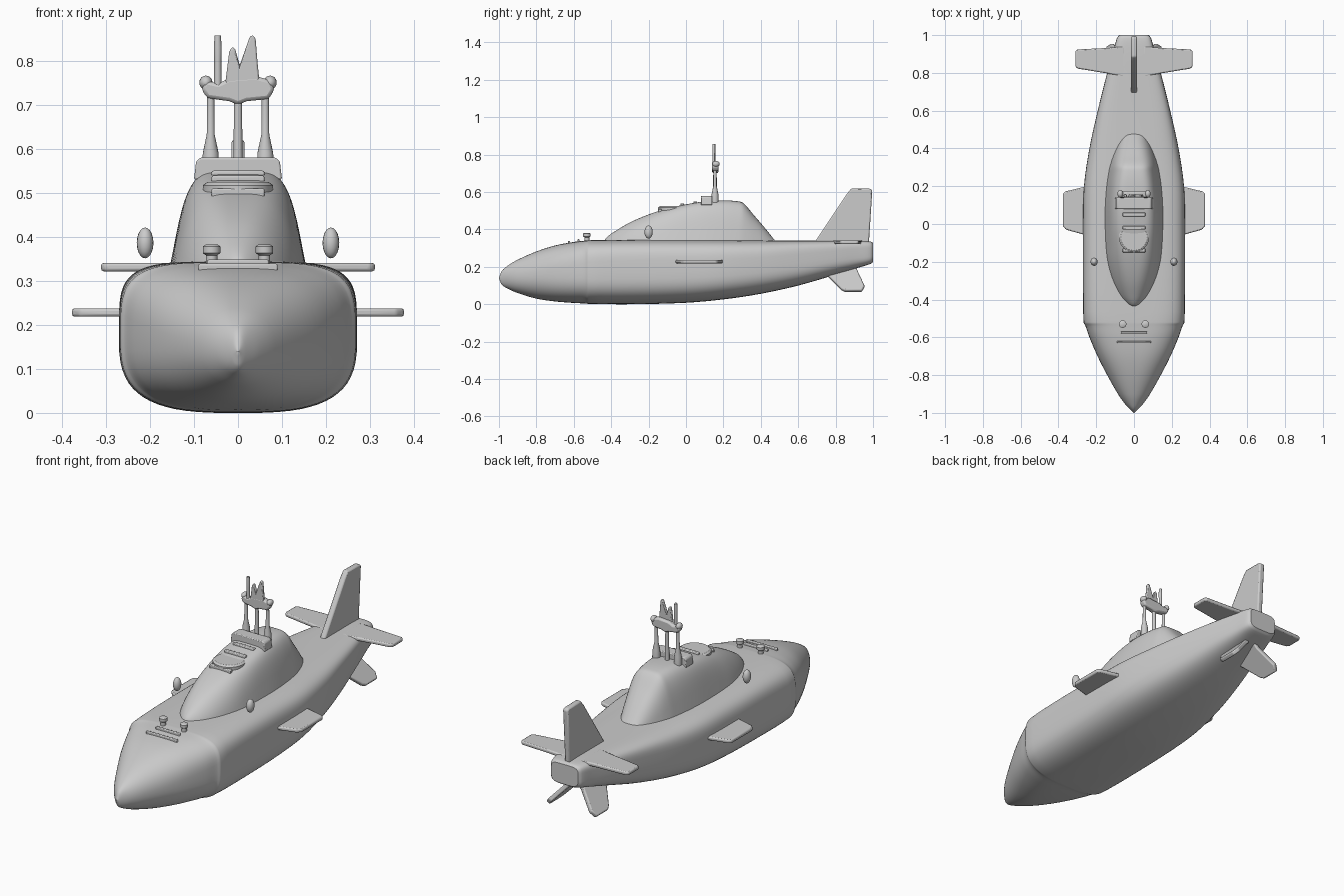
import bpy, bmesh, math
from mathutils import Vector

if "Cube" in bpy.data.objects:
    bpy.data.objects.remove(bpy.data.objects["Cube"])


def finish(name, bm, bevel=0.0, angle=35):
    bmesh.ops.recalc_face_normals(bm, faces=bm.faces)
    me = bpy.data.meshes.new(name)
    bm.to_mesh(me)
    bm.free()
    ob = bpy.data.objects.new(name, me)
    bpy.context.collection.objects.link(ob)
    if bevel:
        mod = ob.modifiers.new("bevel", "BEVEL")
        mod.width, mod.segments = bevel, 2
    bpy.ops.object.select_all(action="DESELECT")
    ob.select_set(True)
    bpy.context.view_layer.objects.active = ob
    bpy.ops.object.shade_smooth_by_angle(angle=math.radians(angle))
    return ob


def refine(rows, steps):
    """Smoothly interpolate station rows (first column = position)."""
    def slope(i, k):
        a, b = rows[max(i - 1, 0)], rows[min(i + 1, len(rows) - 1)]
        return (b[k] - a[k]) / (b[0] - a[0])
    out = []
    for i in range(len(rows) - 1):
        a, b = rows[i], rows[i + 1]
        d = b[0] - a[0]
        for s in range(steps):
            t = s / steps
            row = [a[0] + d * t]
            for k in range(1, len(a)):
                row.append((2*t**3 - 3*t**2 + 1) * a[k] + (t**3 - 2*t**2 + t) * d * slope(i, k)
                           + (3*t**2 - 2*t**3) * b[k] + (t**3 - t**2) * d * slope(i + 1, k))
            out.append(row)
    return out + [list(rows[-1])]


def loft(name, rings):
    bm = bmesh.new()
    loops = [[bm.verts.new(p) for p in r] for r in rings]
    n = len(loops[0])
    for a, b in zip(loops, loops[1:]):
        for i in range(n):
            bm.faces.new((a[i], a[(i + 1) % n], b[(i + 1) % n], b[i]))
    bm.faces.new(loops[0])
    bm.faces.new(loops[-1])
    return finish(name, bm)


def power(v, n):
    return math.copysign(abs(v) ** (2 / n), v)


def plate(name, pts, thick, bevel=0.006):
    """Flat outline thickened evenly on both sides by the vector thick."""
    bm = bmesh.new()
    t = Vector(thick) / 2
    a = [bm.verts.new(Vector(p) - t) for p in pts]
    b = [bm.verts.new(Vector(p) + t) for p in pts]
    bm.faces.new(a)
    bm.faces.new(b)
    for i in range(len(a)):
        j = (i + 1) % len(a)
        bm.faces.new((a[i], a[j], b[j], b[i]))
    return finish(name, bm, bevel)


def box(name, x0, x1, y0, y1, z0, z1, bevel=0.004):
    z = (z0 + z1) / 2
    return plate(name, [(x0, y0, z), (x1, y0, z), (x1, y1, z), (x0, y1, z)], (0, 0, z1 - z0), bevel)


def turned(name, x, y, profile, n=16):
    """Upright round part from (radius, z) pairs."""
    return loft(name, [[(x + r * math.cos(2 * math.pi * i / n), y + r * math.sin(2 * math.pi * i / n), z)
                        for i in range(n)] for r, z in profile])


def egg(name, c, r):
    bm = bmesh.new()
    bmesh.ops.create_uvsphere(bm, u_segments=16, v_segments=10, radius=1)
    for v in bm.verts:
        v.co = Vector(c) + Vector((v.co.x * r[0], v.co.y * r[1], v.co.z * r[2]))
    return finish(name, bm)


# Hull: y, half width, bottom, top, upper squareness, lower squareness
hull = [(-1, .002, .138, .142, 2, 2), (-.985, .018, .105, .178, 2, 2), (-.95, .05, .082, .208, 2, 2),
        (-.9, .085, .06, .238, 2.1, 2.1), (-.8, .142, .03, .282, 2.3, 2.2), (-.7, .193, .015, .314, 2.7, 2.5),
        (-.6, .236, .007, .333, 3.2, 2.7), (-.54, .257, .004, .34, 3.7, 2.8), (-.52, .267, .002, .342, 4, 3),
        (-.3, .27, 0, .344, 4.5, 3), (0, .27, .008, .344, 4.5, 3), (.2, .265, .026, .343, 4.5, 3),
        (.4, .236, .056, .341, 4.5, 3), (.6, .192, .1, .34, 5, 3), (.8, .142, .158, .34, 5, 3),
        (.92, .108, .195, .34, 5, 3.5), (.985, .09, .215, .336, 5, 4), (1, .078, .225, .328, 5, 4)]
rings = []
for y, w, lo, hi, nu, nl in refine(hull, 4):
    mid, h, ring = (lo + hi) / 2, (hi - lo) / 2, []
    for i in range(64):
        t = 2 * math.pi * i / 64
        n = nu if math.sin(t) >= 0 else nl
        ring.append((w * power(math.cos(t), n), y, mid + h * power(math.sin(t), n)))
    rings.append(ring)
loft("hull", rings)

# Sail: y, half width at deck, top height, squareness
sail = [(-.44, .008, .335, 2.2), (-.425, .035, .357, 2.2), (-.38, .075, .39, 2.3), (-.3, .115, .437, 2.6),
        (-.2, .143, .48, 3.2), (-.1, .153, .512, 4), (0, .156, .534, 5), (.1, .155, .55, 5),
        (.2, .147, .555, 4.5), (.28, .135, .55, 4), (.31, .128, .538, 4), (.36, .112, .48, 3.5),
        (.42, .085, .41, 3), (.48, .045, .335, 2.5)]
rings = []
for y, w, top, n in refine(sail, 4):
    ring = []
    for i in range(33):
        t = math.pi * i / 32
        f = power(math.sin(t), n) if 0 < i < 32 else 0
        ring.append((w * (1 - .27 * f) * power(math.cos(t), n), y, .325 + (top - .325) * f))
    rings.append(ring)
loft("sail", rings)

# Bridge step, hatch and ridges on the sail
plate("bridge_step", [(-.1, .11, .53), (.1, .11, .53), (.095, .11, .572), (.085, .11, .58),
                      (-.085, .11, .58), (-.095, .11, .572)], (0, .06, 0), .004)
turned("sail_hatch", 0, -.07, [(.08, .49), (.08, .517), (.07, .524)], 32)
for i, (y, z) in enumerate([(-.14, .507), (-.02, .536), (.05, .547)]):
    box(f"sail_ridge_{i}", -.06, .06, y - .01, y + .01, z - .02, z + .003)

# Upper rudder
plate("upper_rudder", [(0, .69, .33), (0, .70, .35), (0, .86, .59), (0, .885, .62), (0, .985, .618),
                       (0, .996, .61), (0, .978, .33)], (.03, 0, 0), .008)

# Paired parts
for side, s in (("left", -1), ("right", 1)):
    plate(f"{side}_mid_plane", [(s * .2, -.06, .228), (s * .27, -.055, .228), (s * .36, -.03, .228),
                                (s * .377, -.01, .228), (s * .377, .16, .228), (s * .365, .172, .228),
                                (s * .27, .195, .228), (s * .2, .2, .228)], (0, 0, .019))
    plate(f"{side}_tail_plane", [(s * .05, .78, .331), (s * .14, .797, .331), (s * .3, .823, .331),
                                 (s * .311, .835, .331), (s * .311, .915, .331), (s * .3, .924, .331),
                                 (s * .14, .932, .331), (s * .05, .94, .331)], (0, 0, .019))
    fin = [(.76, .2), (.755, .155), (.83, .08), (.85, .07), (.94, .07), (.955, .095), (.915, .18), (.915, .2)]
    plate(f"{side}_lower_fin", [(s * (.05 + (.17 - z) * .9), y, z) for y, z in fin],
          (s * .017, 0, .015))
    egg(f"{side}_side_sensor", (s * .211, -.2, .386), (.019, .022, .035))
    turned(f"{side}_bollard", s * .06, -.53, [(.013, .33), (.013, .358), (.02, .363), (.02, .378), (.014, .382)])
    turned(f"{side}_mast", s * .062, .155, [(.019, .545), (.018, .59), (.009, .632), (.008, .72)])
    egg(f"{side}_mast_pod", (s * .073, .16, .75), (.015, .02, .016))

# Foredeck ridges
for i, (y, z, w) in enumerate([(-.625, .333, .09), (-.575, .342, .07)]):
    box(f"foredeck_ridge_{i}", -w, w, y - .006, y + .006, z - .02, z + .006)

# Mast cluster: centre mast, cross bar and antennas
turned("centre_mast", 0, .155, [(.012, .545), (.01, .6), (.009, .73)])
plate("mast_cross_bar", [(x, .157, z) for x, z in
      [(-.083, .735), (-.07, .715), (-.02, .708), (0, .7), (.02, .708), (.07, .713), (.083, .735),
       (.075, .755), (.04, .765), (-.02, .76), (-.045, .748), (-.075, .755)]], (0, .034, 0), .008)
plate("antenna_blades", [(x, .148, z) for x, z in
      [(-.03, .74), (.05, .74), (.044, .80), (.04, .85), (.034, .858), (.027, .855), (.004, .79),
       (-.006, .825), (-.013, .832), (-.02, .82)]], (0, .015, 0), .004)
turned("whip_antenna", -.046, .15, [(.009, .72), (.008, .8), (.009, .83), (.007, .857)], 12)
